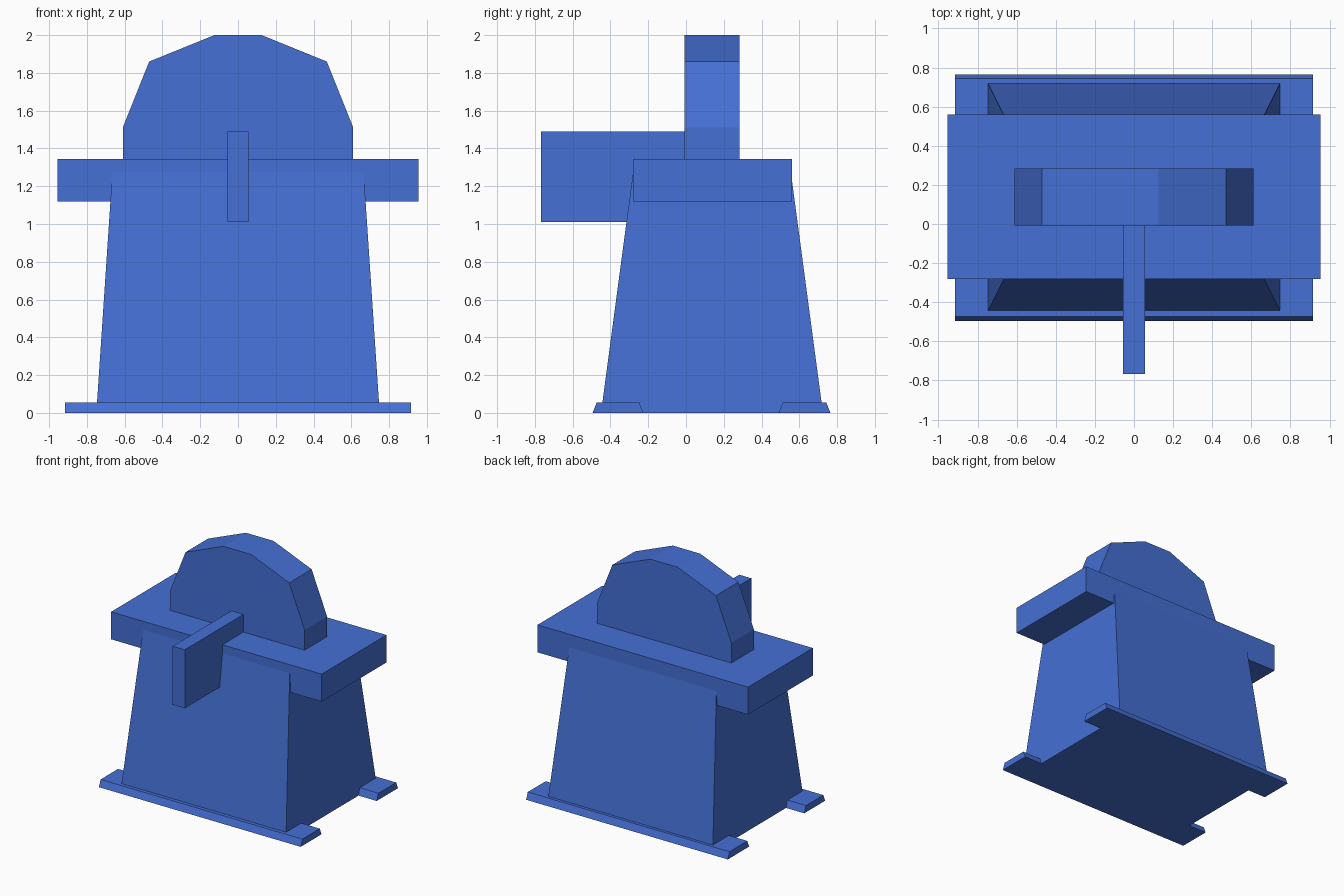
import bpy, bmesh

if "Cube" in bpy.data.objects:
    bpy.data.objects.remove(bpy.data.objects["Cube"])


def new_object(name, bm):
    bmesh.ops.recalc_face_normals(bm, faces=bm.faces)
    mesh = bpy.data.meshes.new(name)
    bm.to_mesh(mesh)
    bm.free()
    mat_obj = bpy.data.objects.new(name, mesh)
    bpy.context.collection.objects.link(mat_obj)
    mesh.materials.append(blue)
    return mat_obj


def block(name, x, y, z, top_x=None, top_y=None):
    """Box from (min, max) ranges, with an optional different top rectangle."""
    top_x, top_y = top_x or x, top_y or y
    bm = bmesh.new()
    bmesh.ops.create_cube(bm, size=2)
    for v in bm.verts:
        xr, yr = (top_x, top_y) if v.co.z > 0 else (x, y)
        v.co = (xr[v.co.x > 0], yr[v.co.y > 0], z[v.co.z > 0])
    return new_object(name, bm)


blue = bpy.data.materials.new("blue")
blue.diffuse_color = (0.06, 0.16, 0.66, 1)
blue.use_nodes = True
blue.node_tree.nodes["Principled BSDF"].inputs["Base Color"].default_value = blue.diffuse_color

# Tapered body, running up into the slab
block("body", (-0.75, 0.75), (-0.45, 0.725), (0, 1.32),
      (-0.662, 0.662), (-0.274, 0.549))

# Wide slab on top
block("top_slab", (-0.955, 0.955), (-0.28, 0.56), (1.12, 1.345))

# Two base planks with sloping long sides
for name, y0, y1 in (("front_foot", -0.495, -0.225), ("back_foot", 0.49, 0.765)):
    block(name, (-0.915, 0.915), (y0, y1), (0, 0.055),
          top_y=(y0 + 0.022, y1 - 0.022))

# Upright fin sticking out of the front
block("front_fin", (-0.055, 0.055), (-0.768, 0.02), (1.01, 1.49))

# Upright back plate with two-segment bevelled upper corners
plate = [(0.61, 1.3), (0.61, 1.51), (0.47, 1.86), (0.125, 2.0)]
plate += [(-x, z) for x, z in reversed(plate)]
bm = bmesh.new()
face = bm.faces.new([bm.verts.new((x, -0.008, z)) for x, z in plate])
side = bmesh.ops.extrude_face_region(bm, geom=[face])["geom"]
bmesh.ops.translate(bm, vec=(0, 0.291, 0),
                    verts=[g for g in side if isinstance(g, bmesh.types.BMVert)])
if not face.is_valid or len(bm.faces) < 10:
    bm.faces.new([v for v in bm.verts if v.co.y < 0])
new_object("back_plate", bm)
